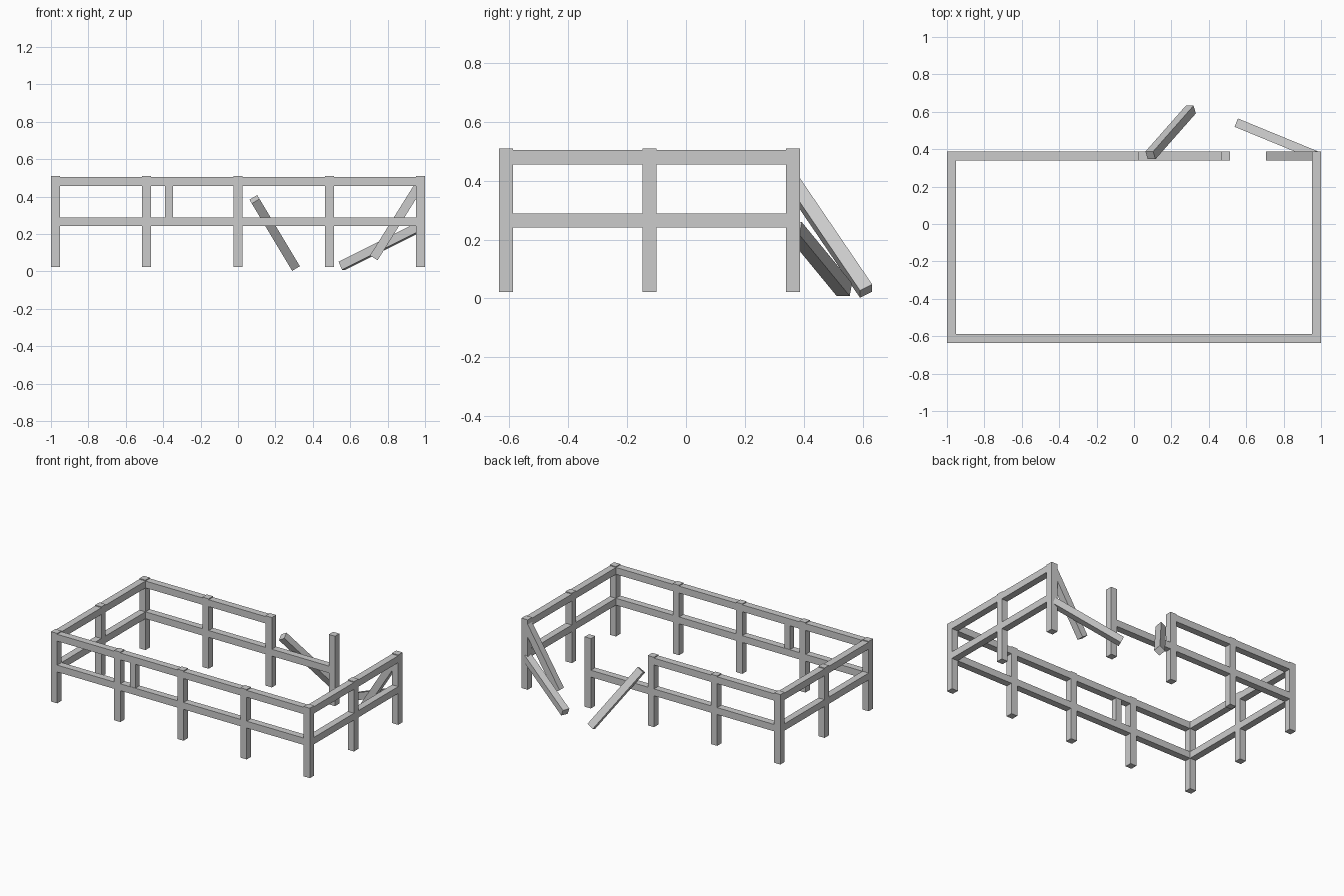
import bpy
from mathutils import Vector, Matrix

if "Cube" in bpy.data.objects:
    bpy.data.objects.remove(bpy.data.objects["Cube"])

W = 0.048                      # timber thickness
X, YF, YB, YM = 0.976, -0.611, 0.363, -0.124
TOP, LOW = 0.48, 0.265         # rail heights


def box(name, lo, hi):
    lo, hi = Vector(lo), Vector(hi)
    bpy.ops.mesh.primitive_cube_add(size=1, location=(lo + hi) / 2)
    ob = bpy.context.object
    ob.name = name
    ob.scale = hi - lo
    return ob


def post(name, x, y, z0=0.022, z1=0.51, w=W):
    box(name, (x - w / 2, y - w / 2, z0), (x + w / 2, y + w / 2, z1))


def beam(name, a, b, side):
    # square timber from a to b; side fixes the roll
    a, b = Vector(a), Vector(b)
    d = (b - a).normalized()
    s = Vector(side).cross(d).normalized()
    t = d.cross(s)
    bpy.ops.mesh.primitive_cube_add(size=1)
    ob = bpy.context.object
    ob.name = name
    rot = Matrix((s, t, d)).transposed().to_4x4()
    size = Matrix.Diagonal((W, W, (b - a).length, 1))
    ob.matrix_world = Matrix.Translation((a + b) / 2) @ rot @ size


def rail(name, a, b):
    beam(name, a, b, (0, 0, 1))


# upright posts
for i in range(5):
    x = -X + i * X / 2
    post("front_post", x, YF)
    post("back_post", x, YB)
for x in (-X, X):
    post("side_post", x, YM)

# intact rails
for z in (TOP, LOW):
    rail("front_rail", (-X, YF, z), (X, YF, z))
    for x in (-X, X):
        rail("side_rail", (x, YF, z), (x, YB, z))
rail("back_top_rail", (-X, YB, TOP), (0, YB, TOP))
rail("back_low_rail", (-X, YB, LOW), (X / 2, YB, LOW))

# short upright between the front rails
post("short_upright", -0.37, YF, LOW, TOP, 0.043)

# broken rails
beam("fallen_rail", (0.088, 0.367, 0.385), (0.304, 0.612, 0.025), (0, 1, 0))
beam("fallen_low_rail", (0.972, 0.367, 0.238), (0.556, 0.538, 0.03), (0, 0, 1))
beam("hanging_rail", (0.972, YB, 0.465), (0.726, YB, 0.072), (0, 1, 0))
